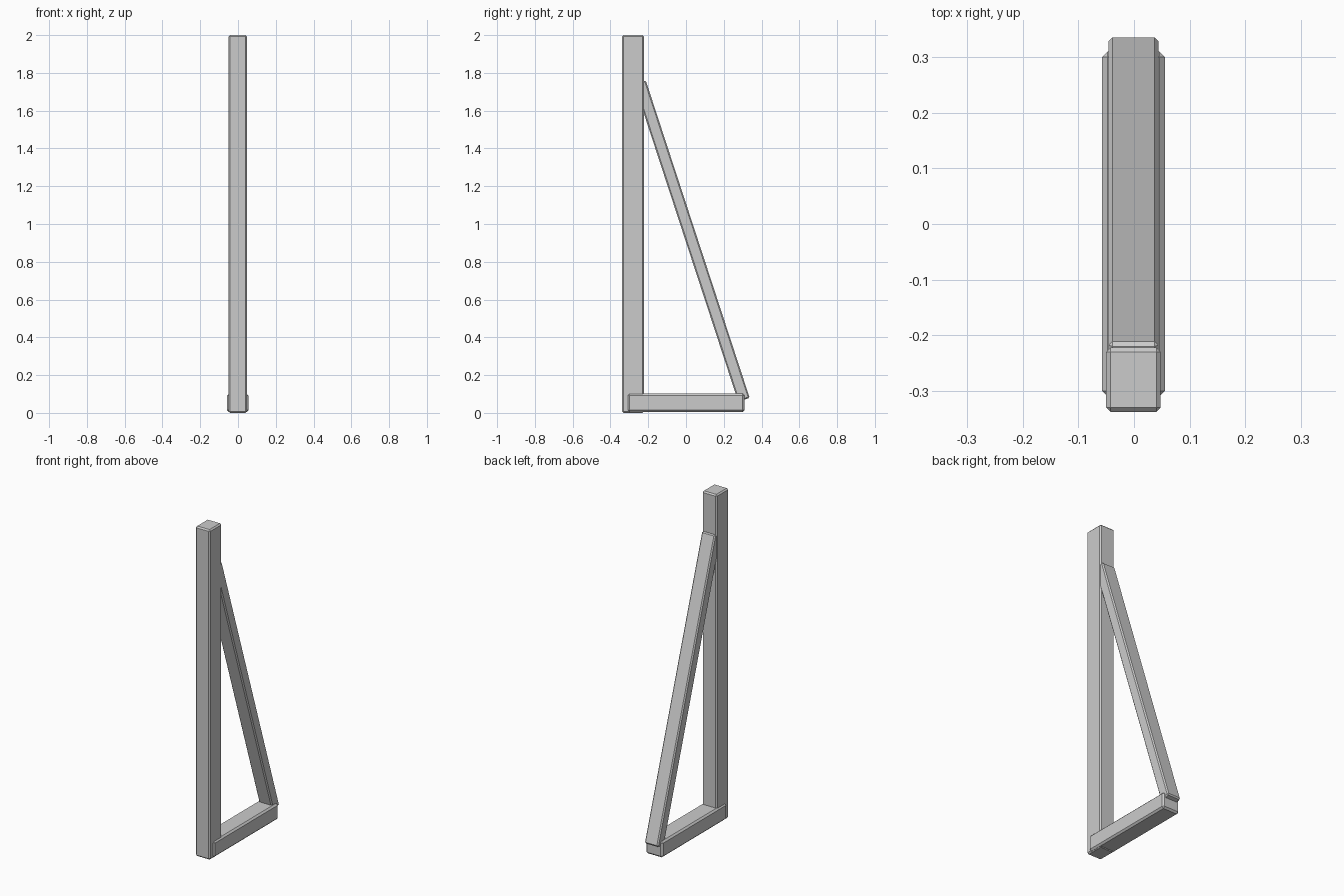
import bpy
from math import atan2
from mathutils import Vector

if "Cube" in bpy.data.objects:
    bpy.data.objects.remove(bpy.data.objects["Cube"], do_unlink=True)

grey = bpy.data.materials.new("plain_grey")
grey.use_nodes = True
colour = (0.6, 0.6, 0.6, 1.0)
grey.diffuse_color = colour
grey.node_tree.nodes["Principled BSDF"].inputs["Base Color"].default_value = colour


def beam(name, centre, size, bevel, tilt=0.0):
    """Chamfered rectangular beam, tilted about the x axis."""
    bpy.ops.mesh.primitive_cube_add(size=1, location=centre)
    obj = bpy.context.object
    obj.name = name
    obj.scale = size
    bpy.ops.object.transform_apply(location=False, rotation=False, scale=True)
    obj.rotation_euler.x = tilt
    mod = obj.modifiers.new("chamfer", 'BEVEL')
    mod.width = bevel
    mod.segments = 1
    obj.data.materials.append(grey)
    return obj


# Upright post at the front
beam("post", (-0.001, -0.28, 1.0), (0.098, 0.116, 2.0), 0.008)

# Foot running backwards along the ground
beam("foot", (-0.001, 0.0, 0.053), (0.113, 0.62, 0.098), 0.01)

# Diagonal brace, set out from its outer edge
top, bottom = Vector((-0.001, -0.212, 1.757)), Vector((-0.001, 0.336, 0.083))
along = (top - bottom).normalized()
depth = 0.064
inward = Vector((0, -along.z, along.y))
centre = (top + bottom) / 2 + inward * depth / 2
beam("brace", centre, (0.09, depth, (top - bottom).length + 0.008), 0.007,
     atan2(-along.y, along.z))
